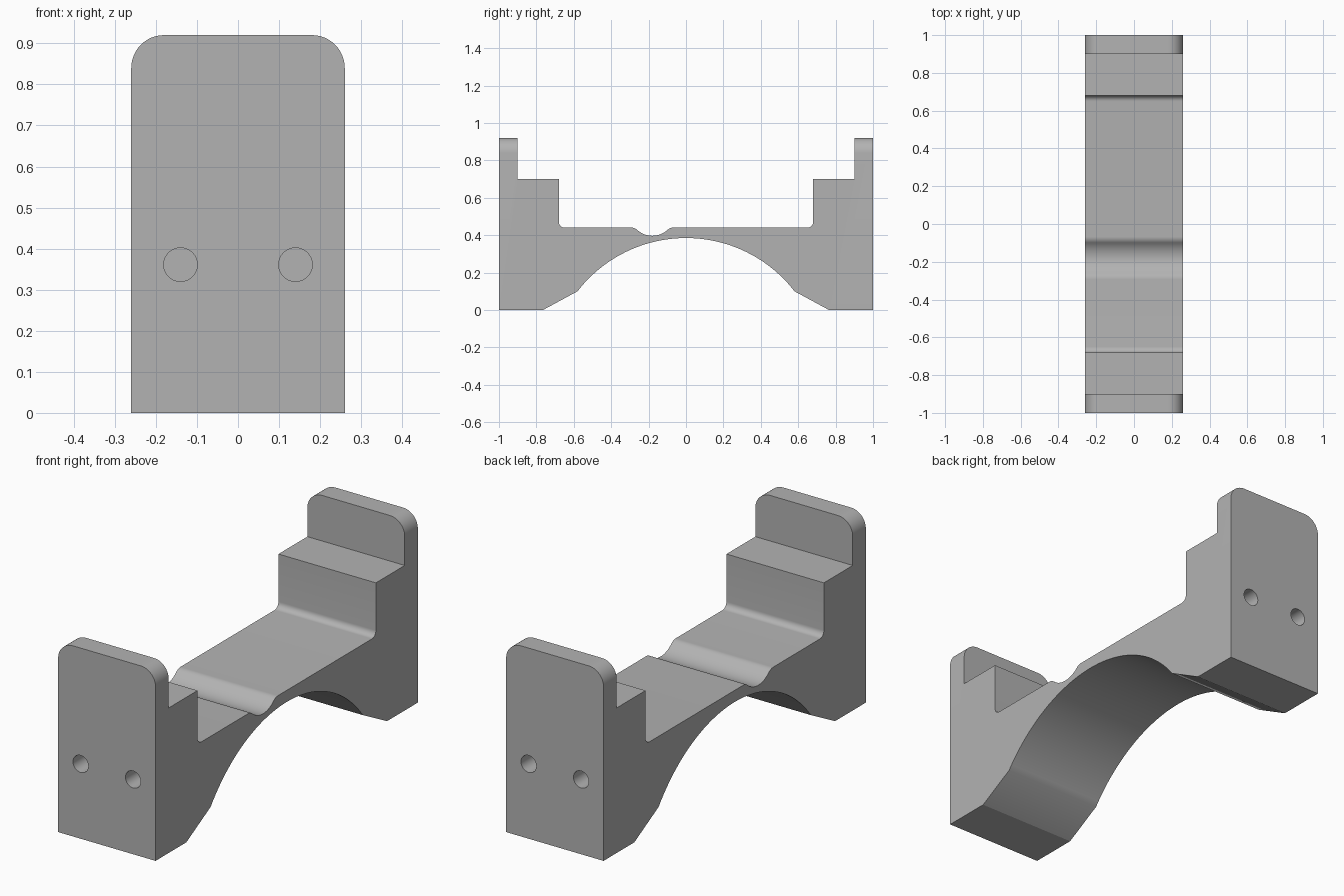
import bpy, bmesh, math
from mathutils import Matrix

if "Cube" in bpy.data.objects:
    bpy.data.objects.remove(bpy.data.objects["Cube"])

HALF_W, TOP, FLOOR = 0.26, 0.92, 0.441

grey = bpy.data.materials.new("plain grey")
grey.diffuse_color = (0.45, 0.45, 0.45, 1)
grey.use_nodes = True
grey.node_tree.nodes["Principled BSDF"].inputs["Base Color"].default_value = grey.diffuse_color


def arc(cy, cz, r, a0, a1, n):
    """Points on a circle in the side plane, angles in degrees."""
    out = []
    for i in range(n + 1):
        a = math.radians(a0 + (a1 - a0) * i / n)
        out.append((cy + r * math.cos(a), cz + r * math.sin(a)))
    return out


# Side profile: feet and arch underneath, running front to back
arch_r = 0.733
arch_z = 0.385 - arch_r
end = math.degrees(math.asin((0.1 - arch_z) / arch_r))
profile = [(-1, 0), (-0.765, 0)]
profile += arc(0, arch_z, arch_r, 180 - end, end, 48)
profile += [(0.765, 0), (1, 0)]

# Back end plate, ledge and filleted inner corner
fil = 0.03
profile += [(1, TOP), (0.9, TOP), (0.9, 0.7), (0.68, 0.7)]
profile += arc(0.68 - fil, FLOOR + fil, fil, 0, -90, 8)

# Shallow rounded groove across the deck
gy, big, small, t = -0.18, 0.12, 0.047, 42.6
span = (big + small) * math.sin(math.radians(t))
profile += arc(gy + span, FLOOR - small, small, 90, 90 + t, 8)
profile += arc(gy, 0.397 + big, big, -90 + t, -90 - t, 16)[1:-1]
profile += arc(gy - span, FLOOR - small, small, 90 - t, 90, 8)

# Front inner corner, ledge and end plate
profile += arc(-0.68 + fil, FLOOR + fil, fil, -90, -180, 8)
profile += [(-0.68, 0.7), (-0.9, 0.7), (-0.9, TOP), (-1, TOP)]

# Extrude the profile across the width
bm = bmesh.new()
face = bm.faces.new([bm.verts.new((-HALF_W, y, z)) for y, z in profile])
res = bmesh.ops.extrude_face_region(bm, geom=[face])
new = [v for v in res["geom"] if isinstance(v, bmesh.types.BMVert)]
bmesh.ops.translate(bm, verts=new, vec=(2 * HALF_W, 0, 0))

# Round the upper corners of both end plates
corners = [e for e in bm.edges
           if all(v.co.z > TOP - 0.001 for v in e.verts)
           and abs(e.verts[0].co.x - e.verts[1].co.x) < 0.001]
bmesh.ops.bevel(bm, geom=corners, offset=0.08, segments=12,
                profile=0.5, affect='EDGES')
bmesh.ops.recalc_face_normals(bm, faces=bm.faces)
mesh = bpy.data.meshes.new("cradle_bracket")
bm.to_mesh(mesh)
bm.free()
bracket = bpy.data.objects.new("cradle_bracket", mesh)
bpy.context.collection.objects.link(bracket)
mesh.materials.append(grey)

# Blind screw holes in both end faces
depth = 0.3
bm = bmesh.new()
for x in (-0.14, 0.14):
    for y in (-1, 1):
        bmesh.ops.create_cone(
            bm, cap_ends=True, segments=32, radius1=0.041, radius2=0.041,
            depth=2 * depth,
            matrix=Matrix.Translation((x, y, 0.361)) @ Matrix.Rotation(math.pi / 2, 4, 'X'))
hole_mesh = bpy.data.meshes.new("screw_hole_cutter")
bm.to_mesh(hole_mesh)
bm.free()
hole_mesh.materials.append(grey)
cutter = bpy.data.objects.new("screw_hole_cutter", hole_mesh)
bpy.context.collection.objects.link(cutter)

cut = bracket.modifiers.new("screw_holes", 'BOOLEAN')
cut.operation = 'DIFFERENCE'
cut.solver = 'EXACT'
cut.object = cutter
bpy.context.view_layer.objects.active = bracket
bracket.select_set(True)
bpy.ops.object.modifier_apply(modifier=cut.name)
bpy.data.objects.remove(cutter)

bpy.ops.object.shade_smooth_by_angle(angle=math.radians(25))
